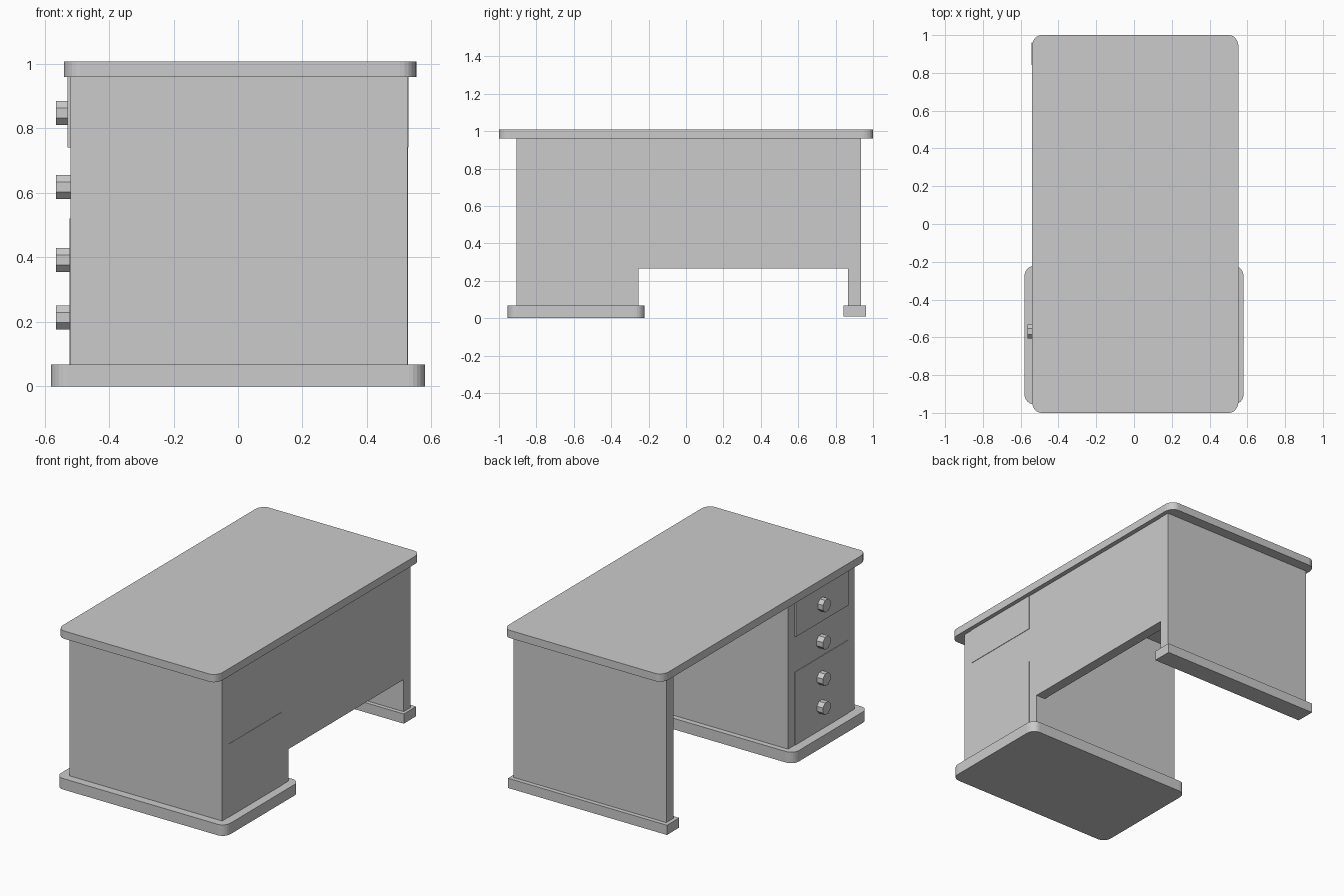
import bpy, bmesh
from math import cos, sin, pi

if "Cube" in bpy.data.objects:
    bpy.data.objects.remove(bpy.data.objects["Cube"])


def finish(name, bm):
    bmesh.ops.recalc_face_normals(bm, faces=bm.faces)
    me = bpy.data.meshes.new(name)
    bm.to_mesh(me)
    bm.free()
    ob = bpy.data.objects.new(name, me)
    bpy.context.collection.objects.link(ob)
    return ob


def prism(name, points, direction):
    # closed planar outline pushed along a direction
    bm = bmesh.new()
    face = bm.faces.new([bm.verts.new(p) for p in points])
    ext = bmesh.ops.extrude_face_region(bm, geom=[face])
    moved = [g for g in ext["geom"] if isinstance(g, bmesh.types.BMVert)]
    bmesh.ops.translate(bm, verts=moved, vec=direction)
    return finish(name, bm)


def box(name, x0, x1, y0, y1, z0, z1):
    return prism(name, [(x0, y0, z0), (x1, y0, z0), (x1, y1, z0), (x0, y1, z0)],
                 (0, 0, z1 - z0))


def rounded_slab(name, x0, x1, y0, y1, z0, z1, rx, ry, seg=6):
    corners = [(x1 - rx, y1 - ry), (x0 + rx, y1 - ry),
               (x0 + rx, y0 + ry), (x1 - rx, y0 + ry)]
    pts = []
    for q, (cx, cy) in enumerate(corners):
        for i in range(seg + 1):
            a = (q + i / seg) * pi / 2
            pts.append((cx + rx * cos(a), cy + ry * sin(a), z0))
    return prism(name, pts, (0, 0, z1 - z0))


# desktop
rounded_slab("desktop", -0.54, 0.553, -1.0, 1.0, 0.96, 1.008, 0.05, 0.06)

# drawer cabinet and its plinth
rounded_slab("cabinet_plinth", -0.58, 0.58, -0.955, -0.222, 0.0, 0.068, 0.05, 0.055)
box("cabinet", -0.52, 0.525, -0.905, -0.255, 0.068, 0.96)

# drawer fronts, showing slightly on both faces
box("top_drawer", -0.529, 0.528, -0.84, -0.32, 0.74, 0.96)
box("lower_drawers", -0.523, 0.527, -0.84, -0.32, 0.068, 0.52)

# octagonal knobs
R, KY = 0.0405, -0.57
for n, kz in enumerate((0.848, 0.618, 0.392, 0.213)):
    ring = [(-0.564, KY + R * cos((i + 0.5) * pi / 4), kz + R * sin((i + 0.5) * pi / 4))
            for i in range(8)]
    prism(f"drawer_knob_{n + 1}", ring, (0.05, 0, 0))

# side leg panel and its foot
box("leg_panel", -0.52, 0.527, 0.867, 0.935, 0.068, 0.96)
box("leg_foot", -0.543, 0.545, 0.842, 0.962, 0.008, 0.068)

# modesty panel across the knee space
box("modesty_panel", 0.462, 0.525, -0.255, 0.867, 0.265, 0.96)
